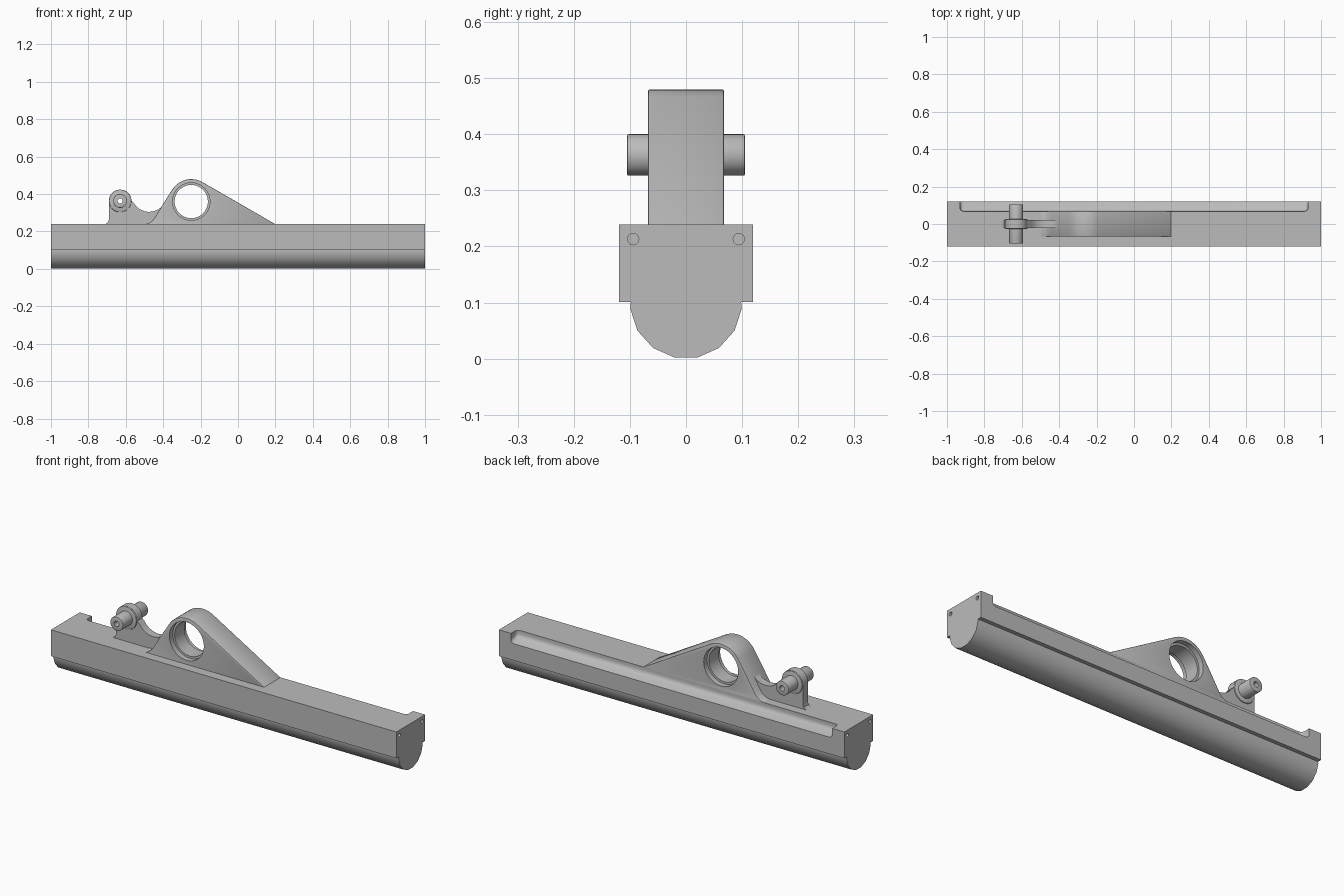
import bpy, bmesh
from math import sin, cos, radians, pi
from mathutils import Matrix, Vector

if "Cube" in bpy.data.objects:
    bpy.data.objects.remove(bpy.data.objects["Cube"], do_unlink=True)

metal = bpy.data.materials.new("light grey metal")
metal.use_nodes = True
GREY = (0.5, 0.5, 0.5, 1)
metal.diffuse_color = GREY
metal.node_tree.nodes["Principled BSDF"].inputs["Base Color"].default_value = GREY


def add_object(name, bm):
    bmesh.ops.recalc_face_normals(bm, faces=bm.faces[:])
    mesh = bpy.data.meshes.new(name)
    bm.to_mesh(mesh)
    bm.free()
    obj = bpy.data.objects.new(name, mesh)
    bpy.context.collection.objects.link(obj)
    mesh.materials.append(metal)
    return obj


def box(name, lo, hi):
    bm = bmesh.new()
    bmesh.ops.create_cube(bm, size=1)
    lo, hi = Vector(lo), Vector(hi)
    for v in bm.verts:
        v.co = (lo + hi) / 2 + Vector(a * b for a, b in zip(v.co, hi - lo))
    return add_object(name, bm)


def rod(name, centre, radius, length, axis, sides=32, tip=None, turn=0):
    """Cylinder or cone along the X or Y axis."""
    bm = bmesh.new()
    bmesh.ops.create_cone(bm, cap_ends=True, segments=sides, radius1=radius,
                          radius2=radius if tip is None else tip, depth=length)
    rot = Matrix.Rotation(pi / 2, 4, "Y" if axis == "X" else "X")
    bm.transform(Matrix.Translation(centre) @ rot @ Matrix.Rotation(turn, 4, "Z"))
    return add_object(name, bm)


def plate(name, outline, half):
    """Front outline extruded to both sides of y = 0."""
    bm = bmesh.new()
    face = bm.faces.new([bm.verts.new((x, -half, z)) for x, z in outline])
    out = bmesh.ops.extrude_face_region(bm, geom=[face])
    bmesh.ops.translate(bm, vec=(0, 2 * half, 0),
                        verts=[v for v in out["geom"] if isinstance(v, bmesh.types.BMVert)])
    return add_object(name, bm)


def arc(cx, cz, r, start, end, steps):
    angles = [radians(start + (end - start) * i / steps) for i in range(steps + 1)]
    return [(cx + r * cos(a), cz + r * sin(a)) for a in angles]


def apply(obj, mod):
    bpy.context.view_layer.objects.active = obj
    bpy.ops.object.modifier_apply(modifier=mod.name)


def bevel(obj, width):
    mod = obj.modifiers.new("edge", "BEVEL")
    mod.width, mod.segments = width, 2
    mod.limit_method, mod.angle_limit = "ANGLE", radians(50)
    apply(obj, mod)


def cut(obj, cutter, keep=False):
    mod = obj.modifiers.new("cut", "BOOLEAN")
    mod.operation, mod.solver, mod.object = "DIFFERENCE", "EXACT", cutter
    apply(obj, mod)
    if not keep:
        bpy.data.objects.remove(cutter, do_unlink=True)


def smooth(obj):
    bpy.ops.object.select_all(action="DESELECT")
    obj.select_set(True)
    bpy.context.view_layer.objects.active = obj
    bpy.ops.object.shade_smooth_by_angle(angle=radians(30))


def side_notch(side):
    """Rounded trough with a floor falling outwards."""
    bm = bmesh.new()
    bmesh.ops.create_cube(bm, size=1)
    for v in bm.verts:
        outer, top = v.co.y > 0, v.co.z > 0
        v.co = (v.co.x * 1.86, 0.16 if outer else 0.068,
                0.32 if top else (0.175 if outer else 0.206))
    edges = [e for e in bm.edges
             if all(v.co.y < 0.1 for v in e.verts) and any(v.co.z < 0.25 for v in e.verts)]
    edges += [e for e in bm.edges
              if all(v.co.z < 0.25 for v in e.verts) and e not in edges]
    edges = [e for e in edges if not all(v.co.y > 0.1 for v in e.verts)]
    bmesh.ops.bevel(bm, geom=edges, offset=0.018, segments=4, profile=0.5, affect="EDGES")
    if side < 0:
        bm.transform(Matrix.Scale(-1, 4, (0, 1, 0)))
    return add_object("notch_cutter", bm)


# Long rail with side troughs and screw holes in both ends
rail = box("rail_block", (-1, -0.119, 0.101), (1, 0.119, 0.239))
for side in (-1, 1):
    cut(rail, side_notch(side))
    for end in (-1, 1):
        cut(rail, rod("hole_cutter", (end, side * 0.094, 0.213), 0.01, 0.06, "X", 16))

# Round bar under the rail
bar = rod("round_bar", (0, 0, 0.1), 0.1, 2, "X", sides=15, turn=radians(90))

# Tall triangular bracket with a stepped bore
EYE = (-0.25, 0.36)
outline = [(0.2, 0.239)] + arc(*EYE, 0.12, 62, 147, 10)
outline += [(-0.405, 0.34), (-0.446, 0.273), (-0.46, 0.256), (-0.478, 0.244), (-0.5, 0.239)]
outline += [(-0.5, 0.228), (0.2, 0.228)]
bracket = plate("bracket", outline, 0.068)
bevel(bracket, 0.004)
centre = (EYE[0], 0, EYE[1])
cut(bracket, rod("bore_cutter", centre, 0.089, 0.3, "Y", 40))
for side in (-1, 1):
    cut(bracket, rod("counterbore_cutter", (EYE[0], side * 0.09, EYE[1]), 0.1, 0.1, "Y", 40))

# Small lug joined to the bracket by a curved neck
PIN = (-0.63, 0.363)
outline = [(-0.38, 0.228), (-0.38, 0.36)]
outline += arc(-0.475, 0.4, 0.095, -40, -147, 10)
outline += arc(*PIN, 0.061, 0, 180, 14)
outline += [(-0.691, 0.262), (-0.696, 0.248), (-0.71, 0.239), (-0.71, 0.228)]
lug = plate("lug", outline, 0.021)
boss = rod("lug_boss", (PIN[0], 0, PIN[1]), 0.06, 0.052, "Y")
bevel(boss, 0.004)

# Hollow cross pin through the lug
pin = rod("cross_pin", (PIN[0], 0, PIN[1]), 0.037, 0.21, "Y")
bevel(pin, 0.003)
pin_hole = rod("pin_hole_cutter", (PIN[0], 0, PIN[1]), 0.014, 0.4, "Y", 20)
for part in (lug, boss, pin):
    cut(part, pin_hole, keep=True)
bpy.data.objects.remove(pin_hole, do_unlink=True)

for part in (rail, bar, bracket, lug, boss, pin):
    smooth(part)
